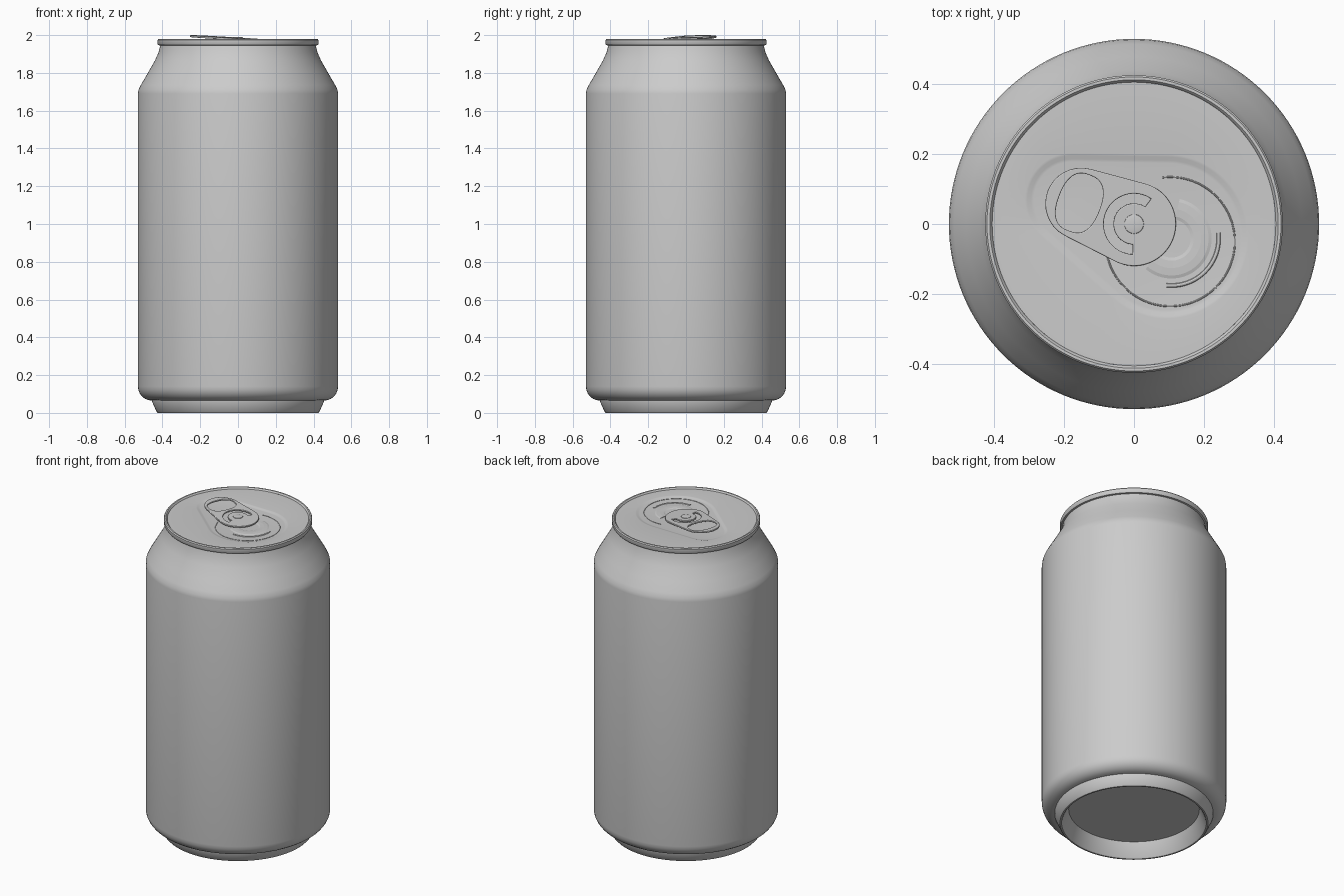
import bpy, bmesh
from math import sin, cos, pi, sqrt, radians
from mathutils import Matrix

if "Cube" in bpy.data.objects:
    bpy.data.objects.remove(bpy.data.objects["Cube"])

SEG = 128
TURN = radians(-21)      # direction of the tab and opening across the lid
LID, PANEL = 1.971, 1.965


def finish(ob, angle=35):
    bpy.ops.object.select_all(action='DESELECT')
    ob.select_set(True)
    bpy.context.view_layer.objects.active = ob
    if ob.type == 'CURVE':
        bpy.ops.object.convert(target='MESH')
        ob = bpy.context.object
    bpy.ops.object.shade_smooth_by_angle(angle=radians(angle))
    return ob


def loft(name, rings, cap_start=False, cap_end=False):
    """Skin equally long closed rings of points."""
    bm = bmesh.new()
    vs = [[bm.verts.new(p) for p in ring] for ring in rings]
    for a, b in zip(vs, vs[1:]):
        n = len(a)
        for i in range(n):
            j = (i + 1) % n
            bm.faces.new((a[i], a[j], b[j], b[i]))
    if cap_start:
        bm.faces.new(vs[0][::-1])
    if cap_end:
        bm.faces.new(vs[-1])
    me = bpy.data.meshes.new(name)
    bm.to_mesh(me)
    bm.free()
    ob = bpy.data.objects.new(name, me)
    bpy.context.collection.objects.link(ob)
    return ob


def circle(r, z):
    return [(r * cos(2 * pi * i / SEG), r * sin(2 * pi * i / SEG), z) for i in range(SEG)]


def teardrop(x0, r0, x1, r1, z=0, n=SEG):
    """Outline around two circles on the x axis, sampled by angle."""
    pts = []
    for i in range(n):
        a = 2 * pi * i / n
        best = 0
        for k in range(41):
            t = k / 40
            c, r = x0 + (x1 - x0) * t, r0 + (r1 - r0) * t
            d = r * r - (c * sin(a)) ** 2
            if d >= 0:
                best = max(best, c * cos(a) + sqrt(d))
        pts.append((best * cos(a), best * sin(a), z))
    return pts


def arc(cx, cy, r, a0, a1, n=32):
    return [(cx + r * cos(radians(a0 + (a1 - a0) * i / n)),
             cy + r * sin(radians(a0 + (a1 - a0) * i / n)), 0) for i in range(n + 1)]


def curve(name, splines, cyclic, bevel, flat=False, extrude=0):
    cu = bpy.data.curves.new(name, 'CURVE')
    cu.dimensions = '2D' if flat else '3D'
    if flat:
        cu.fill_mode = 'BOTH'
    cu.bevel_depth, cu.bevel_resolution, cu.extrude = bevel, 2, extrude
    cu.use_fill_caps = not flat
    for pts in splines:
        s = cu.splines.new('POLY')
        s.points.add(len(pts) - 1)
        for p, q in zip(s.points, pts):
            p.co = (*q, 1)
        s.use_cyclic_u = cyclic
    ob = bpy.data.objects.new(name, cu)
    bpy.context.collection.objects.link(ob)
    return ob


# Can body: recessed base, foot, rounded lower edge, wall, shoulder and neck
profile = [(0.375, 0.09), (0.41, 0.006), (0.416, 0), (0.425, 0), (0.432, 0.008), (0.455, 0.06)]
profile += [(0.455 + 0.075 * sin(radians(a)), 0.14 - 0.075 * cos(radians(a)))
            for a in range(0, 91, 15)]
profile += [(0.53, 1.69), (0.527, 1.71), (0.515, 1.735), (0.48, 1.795), (0.44, 1.865),
            (0.42, 1.91), (0.412, 1.945)]
# Seamed rim on top
profile += [(0.422, 1.947), (0.426, 1.953), (0.426, 1.974), (0.421, 1.98), (0.413, 1.98),
            (0.408, 1.975), (0.406, LID)]
finish(loft("can_body", [circle(r, z) for r, z in profile], cap_start=True))

# Lid with a shallow teardrop panel pressed into it
lid = loft("lid", [circle(0.406, LID),
                   teardrop(-0.19, 0.135, 0.10, 0.235, LID),
                   teardrop(-0.19, 0.128, 0.10, 0.228, LID - 0.001),
                   teardrop(-0.19, 0.118, 0.10, 0.218, PANEL + 0.001),
                   teardrop(-0.19, 0.110, 0.10, 0.210, PANEL)], cap_end=True)
lid.rotation_euler.z = TURN
finish(lid, 60)

# Score line around the opening, and the raised beads inside it
beads = [("score_line", arc(0.115, -0.01, 0.185, -150, 118, 64), 0.0025, 1),
         ("opening_bead", arc(0.115, 0, 0.135, -75, 28), 0.006, 0.7),
         ("opening_bulge", arc(0.115, 0, 0.085, -110, 100), 0.03, 0.12)]
for name, pts, size, squash in beads:
    ob = curve(name, [pts], False, size)
    ob.location.z = PANEL
    ob.rotation_euler.z = TURN
    ob.scale.z = squash
    finish(ob)

# Pull tab: plate with a finger hole and a C-shaped slot, tilted up at the back
outline = teardrop(-0.162, 0.10, 0, 0.117, n=96)
hole = []
for i in range(48):
    a = 2 * pi * i / 48
    c, s = cos(a), sin(a)
    hole.append((-0.168 + 0.064 * abs(c) ** 0.75 * (1 if c > 0 else -1),
                 0.088 * abs(s) ** 0.85 * (1 if s > 0 else -1), 0))
slot = arc(0, 0, 0.09, 75, 290) + arc(0, 0, 0.056, 290, 75)
tab = curve("pull_tab", [outline, hole, slot], True, 0.003, True, 0.002)
tab.matrix_world = (Matrix.Translation((0, 0, 1.98)) @ Matrix.Rotation(TURN, 4, 'Z')
                    @ Matrix.Rotation(0.057, 4, 'Y'))
finish(tab, 50)

# Rivet holding the tab
rivet = [(0.024, PANEL), (0.024, 1.984), (0.028, 1.985), (0.027, 1.988), (0.018, 1.990)]
finish(loft("rivet", [circle(r, z)[::4] for r, z in rivet], cap_end=True))
